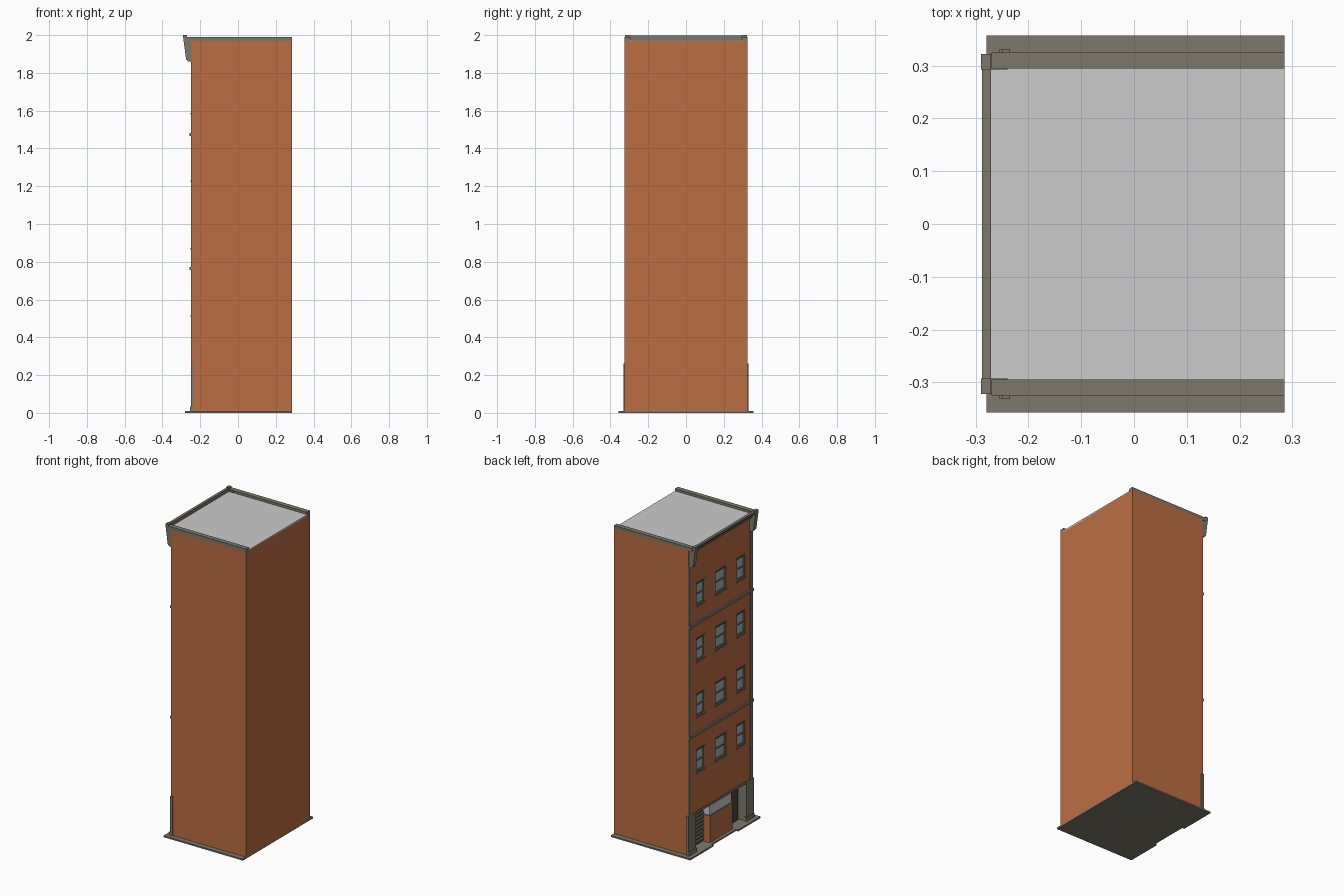
import bpy, bmesh
from mathutils import Matrix

if "Cube" in bpy.data.objects:
    bpy.data.objects.remove(bpy.data.objects["Cube"])


def material(name, rgb):
    m = bpy.data.materials.new(name)
    m.diffuse_color = (*rgb, 1)
    m.use_nodes = True
    m.node_tree.nodes["Principled BSDF"].inputs["Base Color"].default_value = m.diffuse_color
    return m


BRICK = material("brick", (0.5, 0.155, 0.055))
TRIM = material("stone_trim", (0.21, 0.19, 0.145))
ROOF = material("roof_grey", (0.6, 0.6, 0.6))
GLASS = material("glass", (0.36, 0.44, 0.47))
DARK = material("dark_door", (0.07, 0.06, 0.055))


def make(name, bm, mat):
    me = bpy.data.meshes.new(name)
    bmesh.ops.recalc_face_normals(bm, faces=bm.faces)
    bm.to_mesh(me)
    bm.free()
    ob = bpy.data.objects.new(name, me)
    bpy.context.collection.objects.link(ob)
    if mat:
        me.materials.append(mat)
    return ob


def boxes(name, mat, ranges):
    """One object from boxes given as (x0, x1, y0, y1, z0, z1)."""
    bm = bmesh.new()
    for x0, x1, y0, y1, z0, z1 in ranges:
        mtx = Matrix.Translation(((x0 + x1) / 2, (y0 + y1) / 2, (z0 + z1) / 2))
        mtx = mtx @ Matrix.Diagonal((x1 - x0, y1 - y0, z1 - z0, 1))
        bmesh.ops.create_cube(bm, size=1, matrix=mtx)
    return make(name, bm, mat)


def prism(name, mat, outline, to3d, a, b):
    """Extrude a 2D outline between depths a and b."""
    bm = bmesh.new()
    f = bm.faces.new([bm.verts.new(to3d(u, v, a)) for u, v in outline])
    r = bmesh.ops.extrude_face_region(bm, geom=[f])
    top = [g for g in r["geom"] if isinstance(g, bmesh.types.BMVert)]
    d = to3d(0, 0, b)
    o = to3d(0, 0, a)
    bmesh.ops.translate(bm, verts=top, vec=[p - q for p, q in zip(d, o)])
    return make(name, bm, mat)


XF, XB = -0.246, 0.285      # street wall and rear wall
W = 0.325                   # half width
windows = [(y, z, w) for z in (0.587, 0.943, 1.3, 1.657)
           for y, w in ((-0.205, 0.085), (0, 0.11), (0.205, 0.085))]
H = 0.14                    # window height

# pavement slab, stepped back in front of the shop
prism("pavement_slab", TRIM,
      [(XB, -0.357), (XB, 0.357), (-0.28, 0.357), (-0.28, 0.12), (-0.265, 0.12),
       (-0.265, -0.13), (-0.28, -0.13), (-0.28, -0.357)],
      lambda x, y, z: (x, y, z), 0, 0.01)

# brick body with window and shopfront recesses
body = boxes("brick_body", BRICK, [(XF, XB, -W, W, 0.01, 1.97)])
cutter = boxes("recess_cutter", None,
               [(-0.3, XF + 0.014, y - w / 2, y + w / 2, z - H / 2, z + H / 2)
                for y, z, w in windows] + [(-0.3, -0.19, -0.285, 0.285, 0.005, 0.262)])
cutter.hide_render = True
mod = body.modifiers.new("recesses", "BOOLEAN")
mod.object, mod.solver = cutter, "EXACT"
bpy.context.view_layer.objects.active = body
bpy.ops.object.modifier_apply(modifier=mod.name)
bpy.data.objects.remove(cutter)

# sash windows
panes, frames, sills = [], [], []
for y, z, w in windows:
    a, b, lo, hi = y - w / 2, y + w / 2, z - H / 2, z + H / 2
    panes.append((XF + 0.009, XF + 0.014, a, b, lo, hi))
    t = 0.007
    x0, x1 = XF + 0.002, XF + 0.011
    frames += [(x0, x1, a, a + t, lo, hi), (x0, x1, b - t, b, lo, hi),
               (x0, x1, a + t, b - t, hi - t, hi), (x0, x1, a + t, b - t, lo, lo + t),
               (x0, x1, a + t, b - t, z - t / 2, z + t / 2)]
    sills += [(XF - 0.005, XF + 0.008, a - 0.004, b + 0.004, lo - 0.008, lo),
              (XF - 0.003, XF + 0.008, a - 0.004, b + 0.004, hi, hi + 0.006)]
boxes("window_panes", GLASS, panes)
boxes("window_frames", TRIM, frames)
boxes("window_sills_and_heads", TRIM, sills)

# storey bands and corner strips
boxes("storey_bands", TRIM, [(-0.256, -0.24, -W, W, z - 0.008, z + 0.008)
                             for z in (0.765, 1.475)])
boxes("corner_strips", TRIM, [(-0.25, -0.244, min(s * 0.3, s * W), max(s * 0.3, s * W),
                               0.26, 1.87) for s in (-1, 1)])

# ground floor piers with plinths
piers = []
for s in (-1, 1):
    for x0, x1, y0, y1, z0, z1 in [(-0.25, -0.19, 0.257, 0.32, 0.01, 0.262),
                                   (-0.25, -0.235, 0.257, 0.332, 0.01, 0.262),
                                   (-0.255, -0.235, 0.252, 0.332, 0.01, 0.035)]:
        piers.append((x0, x1, min(s * y0, s * y1), max(s * y0, s * y1), z0, z1))
boxes("shop_piers", TRIM, piers)
boxes("shop_lintel", TRIM, [(-0.249, -0.235, -0.257, 0.257, 0.25, 0.265)])

# projecting shop bay: brick base, sill, glass
boxes("shop_bay_base", BRICK, [(-0.246, -0.19, -0.12, 0.11, 0.01, 0.178)])
boxes("shop_bay_sill", TRIM, [(-0.25, -0.19, -0.123, 0.113, 0.178, 0.185)])
boxes("shop_bay_glass", ROOF, [(-0.242, -0.19, -0.117, 0.107, 0.185, 0.25)])

# slatted shutter on one side, door on the other
boxes("shutter_panel", DARK, [(-0.198, -0.189, 0.11, 0.257, 0.01, 0.25)])
boxes("shutter_slats", TRIM, [(-0.208, -0.197, 0.112, 0.257, 0.025 + i * 0.024, 0.036 + i * 0.024)
                              for i in range(9)])
boxes("entrance_door", DARK, [(-0.2, -0.189, -0.245, -0.13, 0.01, 0.21)])
boxes("door_transom", GLASS, [(-0.198, -0.189, -0.245, -0.13, 0.215, 0.25)])

# roof deck and side copings, open at the rear
boxes("roof_deck", ROOF, [(-0.272, XB, -0.296, 0.296, 1.966, 1.975)])
boxes("side_copings", TRIM, [(-0.27, XB, -W, -0.295, 1.967, 1.99),
                             (-0.27, XB, 0.295, W, 1.967, 1.99)])

# cornice and its end brackets, run along the street wall
along_y = lambda x, z, y: (x, y, z)
prism("cornice", TRIM, [(-0.246, 1.945), (-0.258, 1.945), (-0.268, 1.965), (-0.28, 1.975),
                        (-0.288, 1.985), (-0.288, 1.997), (-0.271, 1.997), (-0.271, 1.966),
                        (-0.246, 1.966)], along_y, -0.3, 0.3)
for s, side in ((-1, "right"), (1, "left")):
    prism("cornice_bracket_" + side, TRIM,
          [(-0.24, 1.86), (-0.263, 1.86), (-0.275, 1.872), (-0.281, 1.92), (-0.29, 1.985),
           (-0.29, 2.0), (-0.271, 2.0), (-0.271, 1.985), (-0.24, 1.985)],
          along_y, s * 0.293, s * 0.322)
